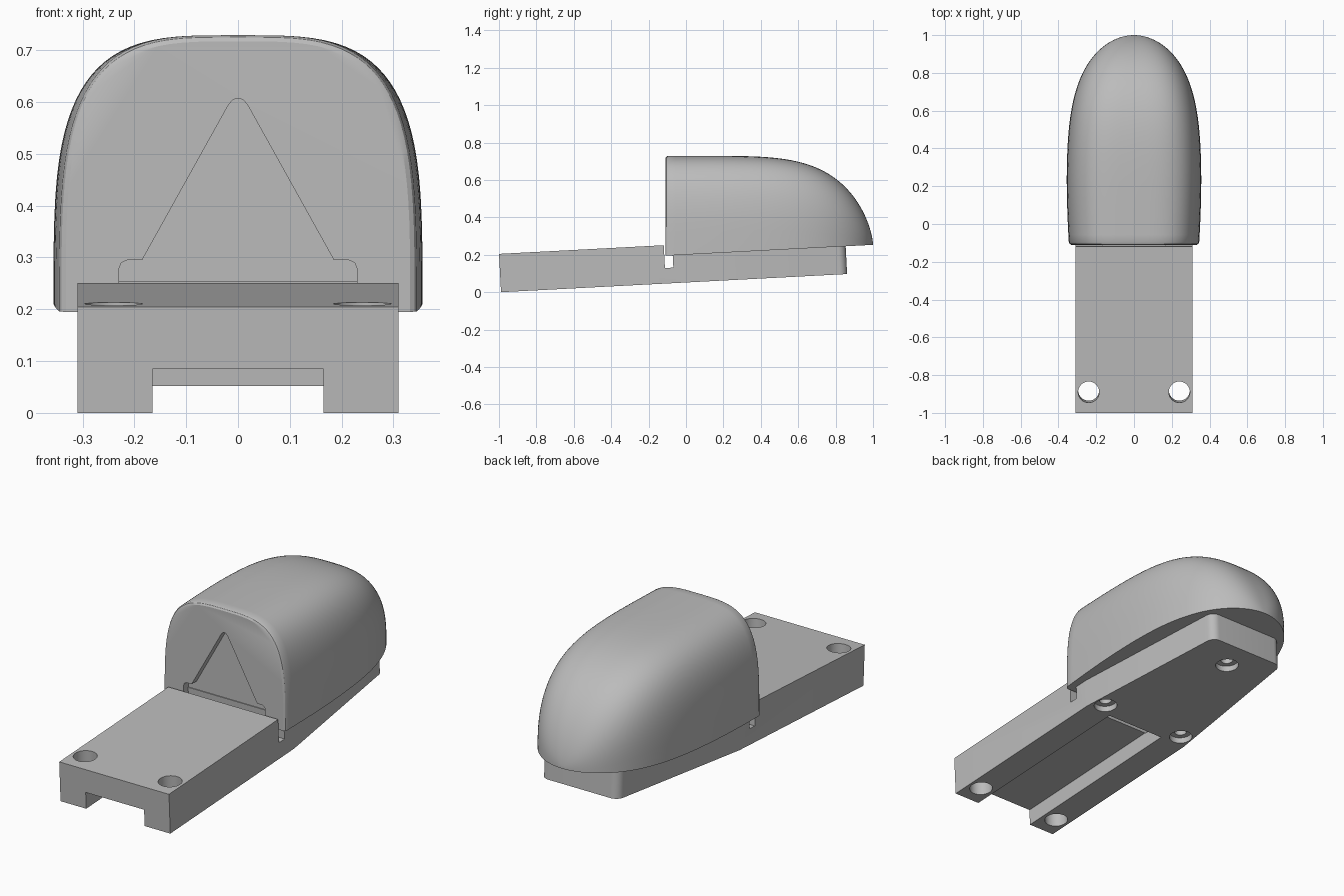
import bpy, bmesh, math

cube = bpy.data.objects.get("Cube")
if cube:
    bpy.data.objects.remove(cube, do_unlink=True)

TILT = math.radians(3)

grey = bpy.data.materials.new("plain grey")
grey.use_nodes = True
grey.diffuse_color = (0.5, 0.5, 0.5, 1)
grey.node_tree.nodes["Principled BSDF"].inputs["Base Color"].default_value = (0.5, 0.5, 0.5, 1)


def loft(name, rings):
    """Skin equal closed rings of points into a capped solid."""
    bm = bmesh.new()
    loops = [[bm.verts.new(p) for p in ring] for ring in rings]
    n = len(loops[0])
    for a, b in zip(loops, loops[1:]):
        for i in range(n):
            j = (i + 1) % n
            bm.faces.new((a[i], a[j], b[j], b[i]))
    bm.faces.new(loops[0])
    bm.faces.new(loops[-1])
    bmesh.ops.recalc_face_normals(bm, faces=bm.faces[:])
    mesh = bpy.data.meshes.new(name)
    bm.to_mesh(mesh)
    bm.free()
    obj = bpy.data.objects.new(name, mesh)
    bpy.context.collection.objects.link(obj)
    mesh.materials.append(grey)
    return obj


def prism_z(name, outline, z0, z1):
    return loft(name, [[(x, y, z) for x, y in outline] for z in (z0, z1)])


def box(name, half_x, y0, y1, z0, z1):
    return prism_z(name, [(-half_x, y0), (half_x, y0), (half_x, y1), (-half_x, y1)], z0, z1)


def rod(name, x, y, r, z0, z1):
    angles = [math.tau * i / 32 for i in range(32)]
    return prism_z(name, [(x + r * math.cos(a), y + r * math.sin(a)) for a in angles], z0, z1)


def carve(obj, cutters):
    """Subtract the cutters, bake the result and discard them."""
    for c in cutters:
        c.hide_render = True
        mod = obj.modifiers.new("cut", "BOOLEAN")
        mod.operation = "DIFFERENCE"
        mod.solver = "EXACT"
        mod.object = c
    deps = bpy.context.evaluated_depsgraph_get()
    obj.data = bpy.data.meshes.new_from_object(obj.evaluated_get(deps))
    obj.modifiers.clear()
    for c in cutters:
        bpy.data.objects.remove(c, do_unlink=True)


def smooth(obj):
    bpy.ops.object.select_all(action="DESELECT")
    obj.select_set(True)
    bpy.context.view_layer.objects.active = obj
    bpy.ops.object.shade_smooth_by_angle(angle=math.radians(30))


# Base plank: straight front, tapered rear with rounded corners
LENGTH, HEIGHT, RADIUS = 1.853, 0.205, 0.045
half = [(0.31, 0), (0.31, 1.0)]
for i in range(9):
    a = math.radians(6 + 84 * i / 8)
    half.append((0.175 + RADIUS * math.cos(a), LENGTH - RADIUS + RADIUS * math.sin(a)))
outline = half + [(-x, y) for x, y in reversed(half)]
base = prism_z("base", outline, 0, HEIGHT)

# Underside channel, door slot, through holes and counterbored screw holes
cutters = [box("channel_cutter", 0.165, -0.1, 1.0, -0.1, 0.085),
           box("slot_cutter", 0.5, 0.882, 0.927, 0.083, 0.4)]
for side in (-1, 1):
    cutters.append(rod("hole_cutter", side * 0.24, 0.11, 0.056, -0.1, 0.4))
for x, y in ((-0.24, 1.06), (0.24, 1.06), (0, 1.7)):
    cutters.append(rod("counterbore_cutter", x, y, 0.056, -0.1, 0.03))
    cutters.append(rod("screw_cutter", x, y, 0.03, -0.1, 0.15))
carve(base, cutters)
base.location = (0, -0.989, 0)
base.rotation_euler = (TILT, 0, 0)
smooth(base)


# Domed cover: superellipse sections shrinking toward the rear
def section(y, inset=0.0, count=48):
    t = max(y, 0)
    bottom = 0.195 + math.tan(TILT) * (y + 0.11)
    top = 0.253 + 0.476 * (1 - t ** 4.5) ** 0.65 - inset
    width = 0.357 * (1 - t ** 4) ** 0.52 - inset
    width -= 0.012 * (max(0.3 - y, 0) / 0.4) ** 2
    power = 2 / (3.6 - 1.1 * t ** 3)
    ring = []
    for i in range(count + 1):
        a = math.pi * i / count
        c, s = math.cos(a), max(math.sin(a), 0)
        if i in (0, count):
            s = 0
        x = math.copysign(abs(c) ** power, c) * width
        ring.append((x, y, bottom + (top - bottom) * s ** power))
    return ring


FRONT = -0.11
stations = [section(FRONT, 0.012), section(FRONT + 0.005, 0.004)]
for i in range(45):
    stations.append(section(-0.096 + 1.0955 * math.sin(math.pi / 2 * i / 44)))
cover = loft("domed_cover", stations)

# Recessed triangular doorway with a low wide foot
side = [(0.23, 0.1), (0.23, 0.278), (0.225, 0.29), (0.213, 0.295), (0.185, 0.295),
        (0.018, 0.595), (0.01, 0.604), (0.003, 0.607)]
door = side + [(-x, z) for x, z in reversed(side)]
doorway = loft("doorway_cutter", [[(x, y, z) for x, z in door] for y in (-0.2, -0.07)])
carve(cover, [doorway])
smooth(cover)
